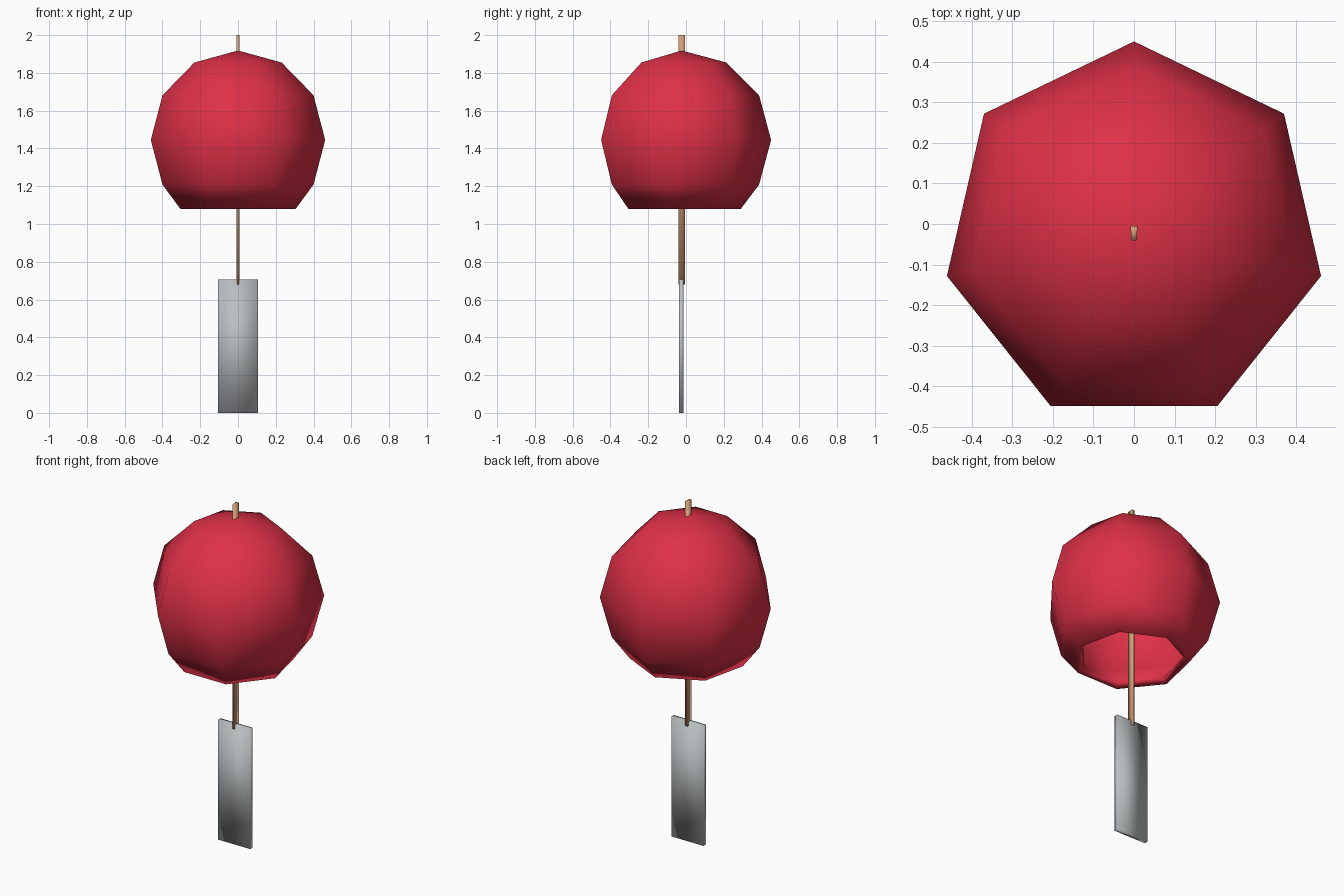
import bpy
import bmesh
from math import sin, cos, pi

cube = bpy.data.objects.get("Cube")
if cube:
    bpy.data.objects.remove(cube, do_unlink=True)

AXIS_Y = -0.023  # every part hangs on this line


def material(name, rgb):
    mat = bpy.data.materials.new(name)
    mat.use_nodes = True
    mat.diffuse_color = (*rgb, 1)
    mat.node_tree.nodes["Principled BSDF"].inputs["Base Color"].default_value = (*rgb, 1)
    return mat


def finish(name, bm, mat):
    """Turn a bmesh into a smooth-shaded object with one material."""
    bmesh.ops.recalc_face_normals(bm, faces=bm.faces)
    mesh = bpy.data.meshes.new(name)
    bm.to_mesh(mesh)
    bm.free()
    mesh.materials.append(mat)
    for poly in mesh.polygons:
        poly.use_smooth = True
    obj = bpy.data.objects.new(name, mesh)
    bpy.context.collection.objects.link(obj)
    obj.location.y = AXIS_Y
    return obj


def prism(name, outline, z0, z1, mat):
    """Extrude a flat outline from z0 up to z1."""
    bm = bmesh.new()
    face = bm.faces.new([bm.verts.new((x, y, z0)) for x, y in outline])
    top = bmesh.ops.extrude_face_region(bm, geom=[face])["geom"]
    verts = [v for v in top if isinstance(v, bmesh.types.BMVert)]
    bmesh.ops.translate(bm, verts=verts, vec=(0, 0, z1 - z0))
    return finish(name, bm, mat)


red = material("bell red", (0.73, 0.03, 0.062))
tan = material("cord tan", (0.66, 0.35, 0.19))
grey = material("paper grey", (0.49, 0.52, 0.53))

# Bell: seven-sided dome, open below, with a thick wall
SIDES, RADIUS, MIDDLE = 7, 0.4734, 1.445
rings = [(RADIUS * sin(k * pi / 6), MIDDLE + RADIUS * cos(k * pi / 6)) for k in range(1, 5)]
rings.append((0.313, 1.08))
bm = bmesh.new()
loops = []
for r, z in rings:
    angles = [pi / 2 + 2 * pi * i / SIDES for i in range(SIDES)]
    loops.append([bm.verts.new((r * cos(a), r * sin(a), z)) for a in angles])
apex = bm.verts.new((0, 0, MIDDLE + RADIUS))
for i in range(SIDES):
    j = (i + 1) % SIDES
    bm.faces.new((apex, loops[0][i], loops[0][j]))
    for upper, lower in zip(loops, loops[1:]):
        bm.faces.new((upper[i], lower[i], lower[j], upper[j]))
bell = finish("bell", bm, red)
wall = bell.modifiers.new("wall", "SOLIDIFY")
wall.thickness = 0.04
wall.offset = -1

# Cord: narrow strip through the bell, slimmer at the front
prism("cord", [(-0.006, -0.018), (0.006, -0.018), (0.009, 0.018), (-0.009, 0.018)], 0.68, 2.0, tan)

# Paper tag hanging from the cord
prism("paper_tag", [(-0.105, -0.013), (0.105, -0.013), (0.105, 0.01), (-0.105, 0.01)], 0, 0.705, grey)
